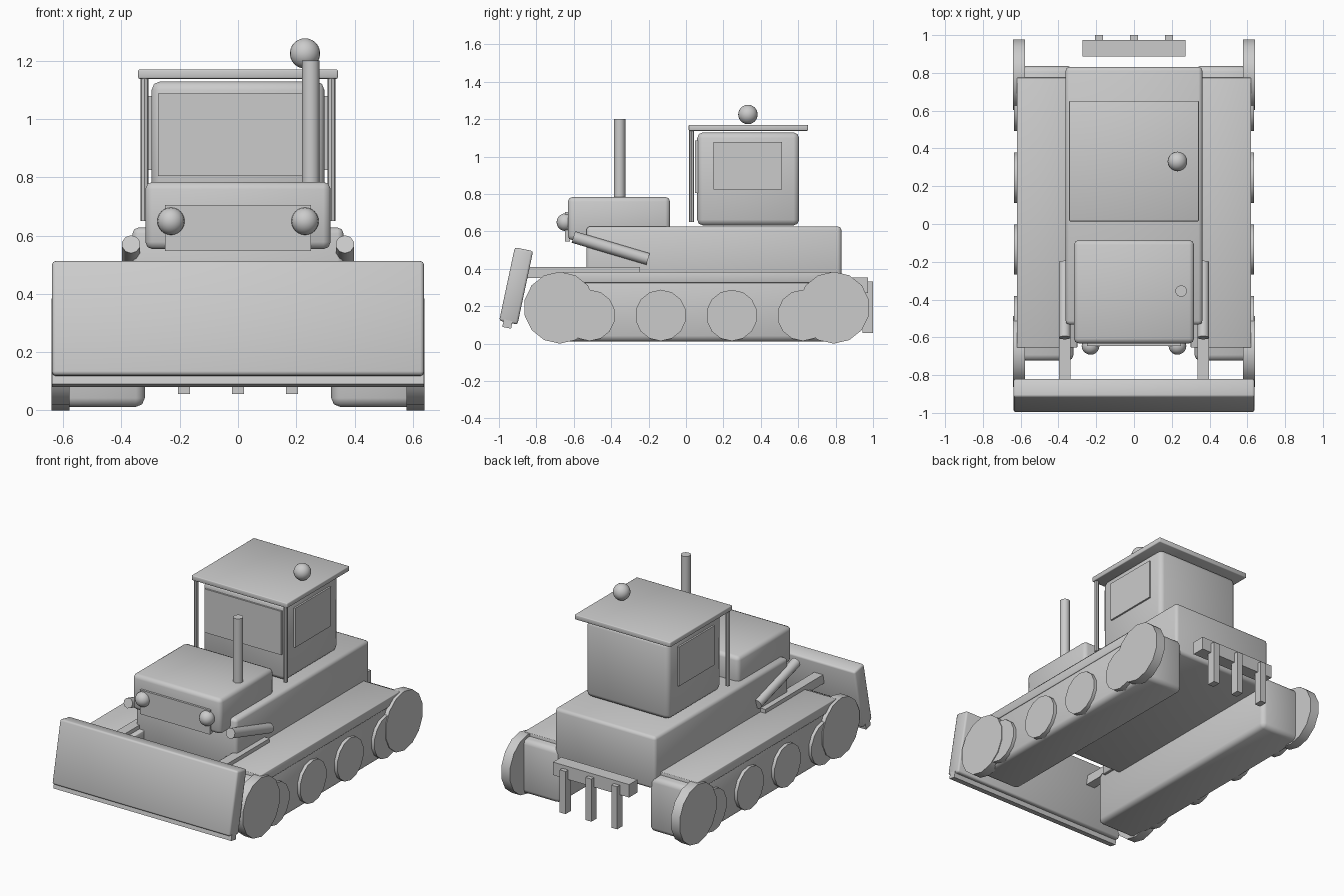
import bpy, bmesh
from math import radians
from mathutils import Vector, Matrix

old = bpy.data.objects.get("Cube")
if old:
    bpy.data.objects.remove(old, do_unlink=True)

grey = bpy.data.materials.new("plain grey")
grey.use_nodes = True
grey.diffuse_color = (0.6, 0.6, 0.6, 1)
grey.node_tree.nodes["Principled BSDF"].inputs["Base Color"].default_value = (0.6, 0.6, 0.6, 1)


def finish(name, bm, smooth_angle=30):
    mesh = bpy.data.meshes.new(name)
    bmesh.ops.recalc_face_normals(bm, faces=bm.faces)
    for f in bm.faces:
        f.smooth = True
    bm.to_mesh(mesh)
    bm.free()
    mesh.set_sharp_from_angle(angle=radians(smooth_angle))
    mesh.materials.append(grey)
    obj = bpy.data.objects.new(name, mesh)
    bpy.context.collection.objects.link(obj)
    return obj


def box(name, x, y, z, bevel=0.0, tilt=0.0):
    """Box from (min, max) ranges, rounded and tilted about its own x axis."""
    ranges = (x, y, z)
    size = [b - a for a, b in ranges]
    centre = Vector([(a + b) / 2 for a, b in ranges])
    bm = bmesh.new()
    bmesh.ops.create_cube(bm, size=1)
    bmesh.ops.scale(bm, vec=size, verts=bm.verts)
    if bevel:
        bmesh.ops.bevel(bm, geom=bm.edges[:], offset=bevel, segments=2,
                        profile=0.5, affect='EDGES')
    bm.transform(Matrix.Translation(centre) @ Matrix.Rotation(radians(tilt), 4, 'X'))
    # Rounded boxes blend their bevels into the flat faces
    return finish(name, bm, 50)


def rod(name, start, end, radius, sides=8, smooth_angle=30):
    """Cylinder with few sides between two points."""
    start, end = Vector(start), Vector(end)
    axis = end - start
    bm = bmesh.new()
    bmesh.ops.create_cone(bm, cap_ends=True, segments=sides, radius1=radius,
                          radius2=radius, depth=axis.length)
    turn = axis.to_track_quat('Z', 'Y').to_matrix().to_4x4()
    bm.transform(Matrix.Translation((start + end) / 2) @ turn)
    return finish(name, bm, smooth_angle)


def ball(name, centre, radius):
    bm = bmesh.new()
    bmesh.ops.create_uvsphere(bm, u_segments=20, v_segments=12, radius=radius)
    bm.transform(Matrix.Translation(centre))
    return finish(name, bm, 60)


def span(side, a, b):
    """Range on the left (+1) or right (-1) side."""
    return tuple(sorted((side * a, side * b)))


# Hull, hood and grille
box("hull", (-0.362, 0.362), (-0.533, 0.831), (0.285, 0.627), 0.02)
box("hood", (-0.318, 0.318), (-0.632, -0.085), (0.553, 0.784), 0.025)
box("grille", (-0.25, 0.25), (-0.646, -0.62), (0.547, 0.704))
rod("exhaust_stack", (0.25, -0.355, 0.7), (0.25, -0.355, 1.2), 0.031, 10, 40)

# Cab with windows, roof and beacon
box("cab", (-0.297, 0.297), (0.06, 0.605), (0.632, 1.129), 0.03)
box("front_window", (-0.275, 0.275), (0.049, 0.07), (0.804, 1.087))
box("roof", (-0.343, 0.343), (0.014, 0.652), (1.138, 1.17), 0.005)
ball("beacon", (0.23, 0.331, 1.225), 0.052)

# Front blade with cutting edge
box("blade", (-0.638, 0.638), (-0.958, -0.858), (0.108, 0.509), 0.012, -12)
box("cutting_edge", (-0.638, 0.638), (-0.978, -0.93), (0.084, 0.13), 0, -12)

# Rear tool bar with ripper teeth
box("rear_tool_bar", (-0.273, 0.273), (0.888, 0.973), (0.27, 0.354))
for i in (-1, 0, 1):
    box("ripper_tooth", (i * 0.185 - 0.021, i * 0.185 + 0.021),
        (0.945, 1.0), (0.056, 0.332))

# Paired parts
for side, label in ((1, "left"), (-1, "right")):
    box(label + "_track", span(side, 0.32, 0.614), (-0.723, 0.836), (0.012, 0.364), 0.03)
    box(label + "_fender", span(side, 0.3, 0.62), (-0.655, 0.775), (0.325, 0.384), 0.004)
    for end, y in (("front", -0.675), ("rear", 0.79)):
        rod(label + "_" + end + "_sprocket", (side * 0.578, y, 0.192),
            (side * 0.64, y, 0.192), 0.192, 14)
    for i in range(4):
        y = -0.515 + 0.38 * i
        rod(label + "_road_wheel", (side * 0.57, y, 0.151),
            (side * 0.635, y, 0.151), 0.137, 14)
    box(label + "_push_arm", span(side, 0.335, 0.398), (-0.87, -0.245), (0.35, 0.409))
    rod(label + "_lift_cylinder", (side * 0.367, -0.602, 0.57),
        (side * 0.367, -0.203, 0.452), 0.032, 10, 40)
    ball(label + "_headlamp", (side * 0.23, -0.645, 0.649), 0.047)
    rod(label + "_roof_post", (side * 0.321, 0.03, 0.65),
        (side * 0.321, 0.03, 1.145), 0.014)
    box(label + "_window", span(side, 0.28, 0.308), (0.147, 0.512), (0.824, 1.079))
